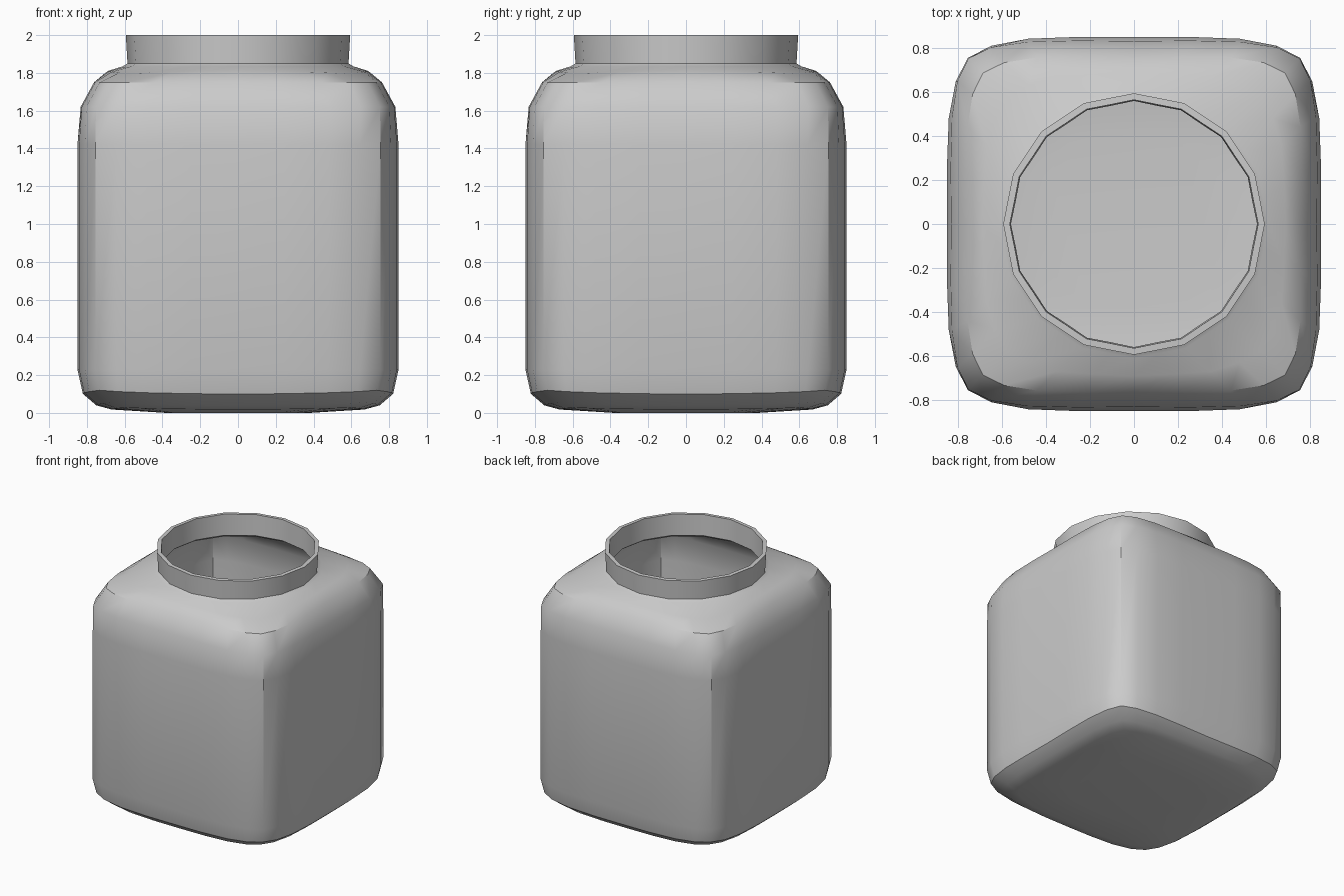
import bpy
import bmesh
import math
from mathutils import Vector

cube = bpy.data.objects.get("Cube")
if cube:
    bpy.data.objects.remove(cube)

# Single grey material
grey = bpy.data.materials.new("soft grey")
grey.use_nodes = True
COLOUR = (0.6, 0.6, 0.6, 1)
grey.diffuse_color = COLOUR
grey.node_tree.nodes["Principled BSDF"].inputs["Base Color"].default_value = COLOUR

# Rounded-square outline: one eighth, mirrored over the diagonal, then turned
eighth = [(1, 0), (1, 0.29), (0.99, 0.565), (0.953, 0.76), (0.888, 0.888)]
quarter = eighth + [(y, x) for x, y in eighth[3:0:-1]]
square = []
for turn in range(4):
    for p in quarter:
        square.append(Vector(p))
    quarter = [(-y, x) for x, y in quarter]

# Sixteen-sided circle with an extra point in the middle of each side
step = math.tau / 16
corners = [Vector((math.cos(i * step), math.sin(i * step))) for i in range(16)]
circle = []
for i, c in enumerate(corners):
    circle += [c, (c + corners[(i + 1) % 16]) / 2]

# Rings from the base to the rim: radius, squareness, height, rise at the corners
rings = [
    (0.38, 1, 0, 0), (0.67, 1, 0.018, 0.01), (0.75, 1, 0.04, 0.015),
    (0.82, 1.05, 0.1, 0.02), (0.85, 1, 0.23, 0), (0.85, 1, 1.42, 0),
    (0.83, 1.1, 1.62, 0), (0.76, 1.08, 1.75, 0), (0.69, 0.7, 1.81, -0.015),
    (0.61, 0, 1.835, 0), (0.585, 0, 1.85, 0), (0.594, 0, 2, 0),
]


def add_ring(bm, radius, squareness, height, rise):
    ring = []
    for c, s in zip(circle, square):
        p = c.lerp(s, squareness) * radius
        near = min(abs(s.x), abs(s.y)) / max(abs(s.x), abs(s.y))
        ring.append(bm.verts.new((p.x, p.y, height + rise * near ** 2)))
    return ring


# Jar shell, open at the neck
bm = bmesh.new()
loops = [add_ring(bm, *r) for r in rings]
bm.faces.new(loops[0][::-1])
for low, high in zip(loops, loops[1:]):
    for i in range(len(low)):
        j = (i + 1) % len(low)
        bm.faces.new((low[i], low[j], high[j], high[i]))
bmesh.ops.recalc_face_normals(bm, faces=bm.faces)
mesh = bpy.data.meshes.new("jar")
bm.to_mesh(mesh)
bm.free()
mesh.materials.append(grey)
jar = bpy.data.objects.new("jar", mesh)
bpy.context.collection.objects.link(jar)

# Wall thickness, then smooth shading with a crisp rim
wall = jar.modifiers.new("wall", 'SOLIDIFY')
wall.thickness = 0.03
wall.offset = -1
bpy.ops.object.select_all(action='DESELECT')
jar.select_set(True)
bpy.context.view_layer.objects.active = jar
bpy.ops.object.modifier_apply(modifier=wall.name)
bpy.ops.object.shade_smooth_by_angle(angle=math.radians(35))
